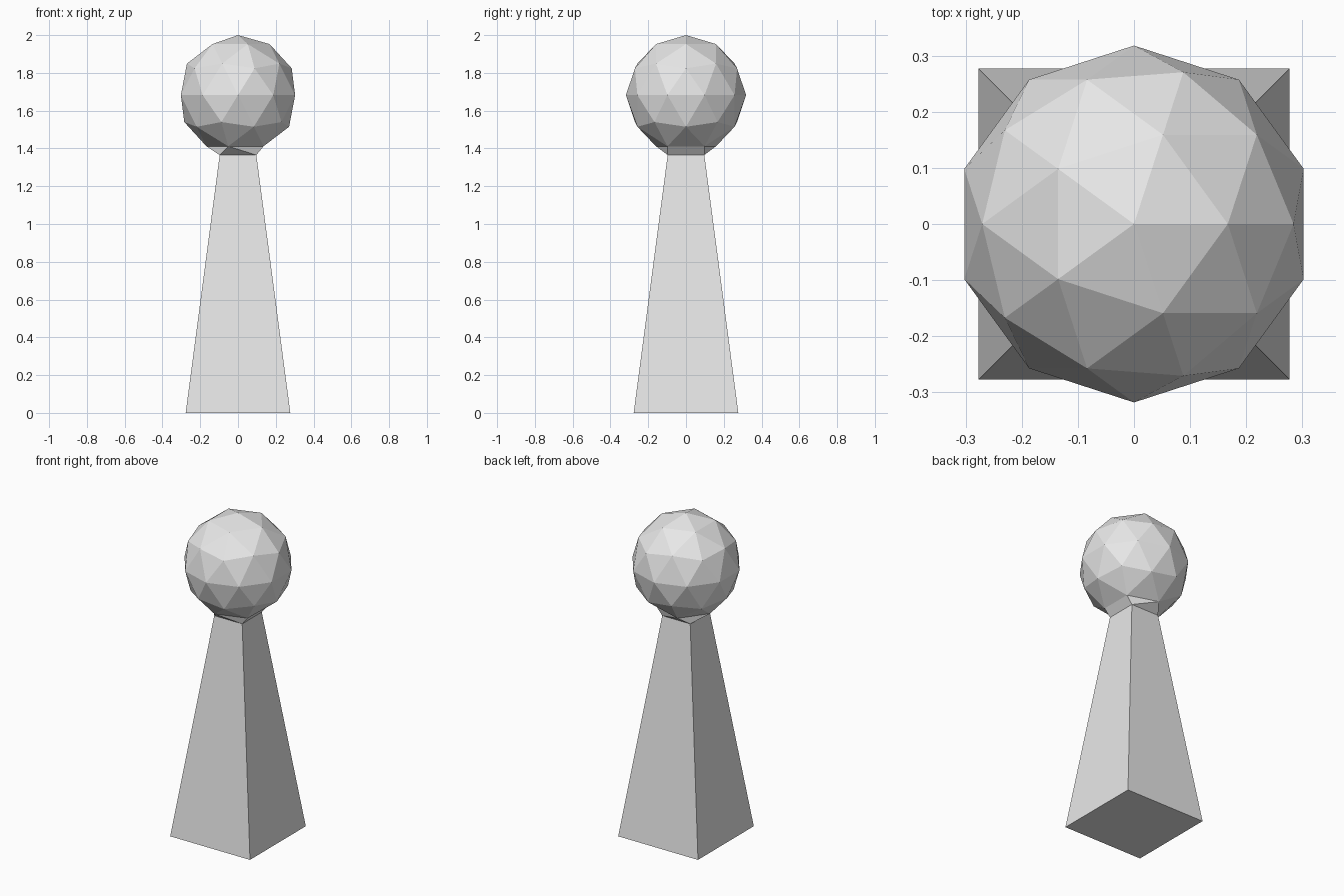
import bpy
import bmesh
from mathutils import Matrix, Vector

cube = bpy.data.objects.get("Cube")
if cube:
    bpy.data.objects.remove(cube)

RADIUS = 0.318
CENTRE_Z = 2 - RADIUS
BASE_HALF, TOP_HALF, TOP_Z = 0.277, 0.097, 1.365

grey = bpy.data.materials.new("plain grey")
grey.use_nodes = True
colour = (0.8, 0.8, 0.8, 1)
grey.diffuse_color = colour
grey.node_tree.nodes["Principled BSDF"].inputs["Base Color"].default_value = colour


def add_part(name, bm):
    bmesh.ops.recalc_face_normals(bm, faces=bm.faces)
    mesh = bpy.data.meshes.new(name)
    bm.to_mesh(mesh)
    bm.free()
    mesh.materials.append(grey)
    obj = bpy.data.objects.new(name, mesh)
    bpy.context.collection.objects.link(obj)


def square(half, z):
    return [Vector((x * half, y * half, z))
            for x, y in ((-1, -1), (1, -1), (1, 1), (-1, 1))]


# Faceted head, open where the lowest point would be
bm = bmesh.new()
bmesh.ops.create_icosphere(bm, subdivisions=2, radius=RADIUS,
                           matrix=Matrix.Translation((0, 0, CENTRE_Z)))
pole = min(bm.verts, key=lambda v: v.co.z)
ring = [e.other_vert(pole).co.copy() for e in pole.link_edges]
bmesh.ops.delete(bm, geom=[pole], context='VERTS')
add_part("head", bm)

# Neck: wraps the head's five-sided opening onto the square column top
bm = bmesh.new()
for co in ring + square(TOP_HALF, TOP_Z):
    bm.verts.new(co)
bmesh.ops.convex_hull(bm, input=bm.verts)
bm.normal_update()
caps = [f for f in bm.faces if abs(f.normal.z) > 0.99]
bmesh.ops.delete(bm, geom=caps, context='FACES')
add_part("neck", bm)

# Tapered square column with a closed underside
bm = bmesh.new()
low = [bm.verts.new(co) for co in square(BASE_HALF, 0)]
high = [bm.verts.new(co) for co in square(TOP_HALF, TOP_Z)]
bm.faces.new(low[::-1])
for i in range(4):
    j = (i + 1) % 4
    bm.faces.new((low[i], low[j], high[j], high[i]))
# Recalculated normals face outward on the open column
add_part("column", bm)
